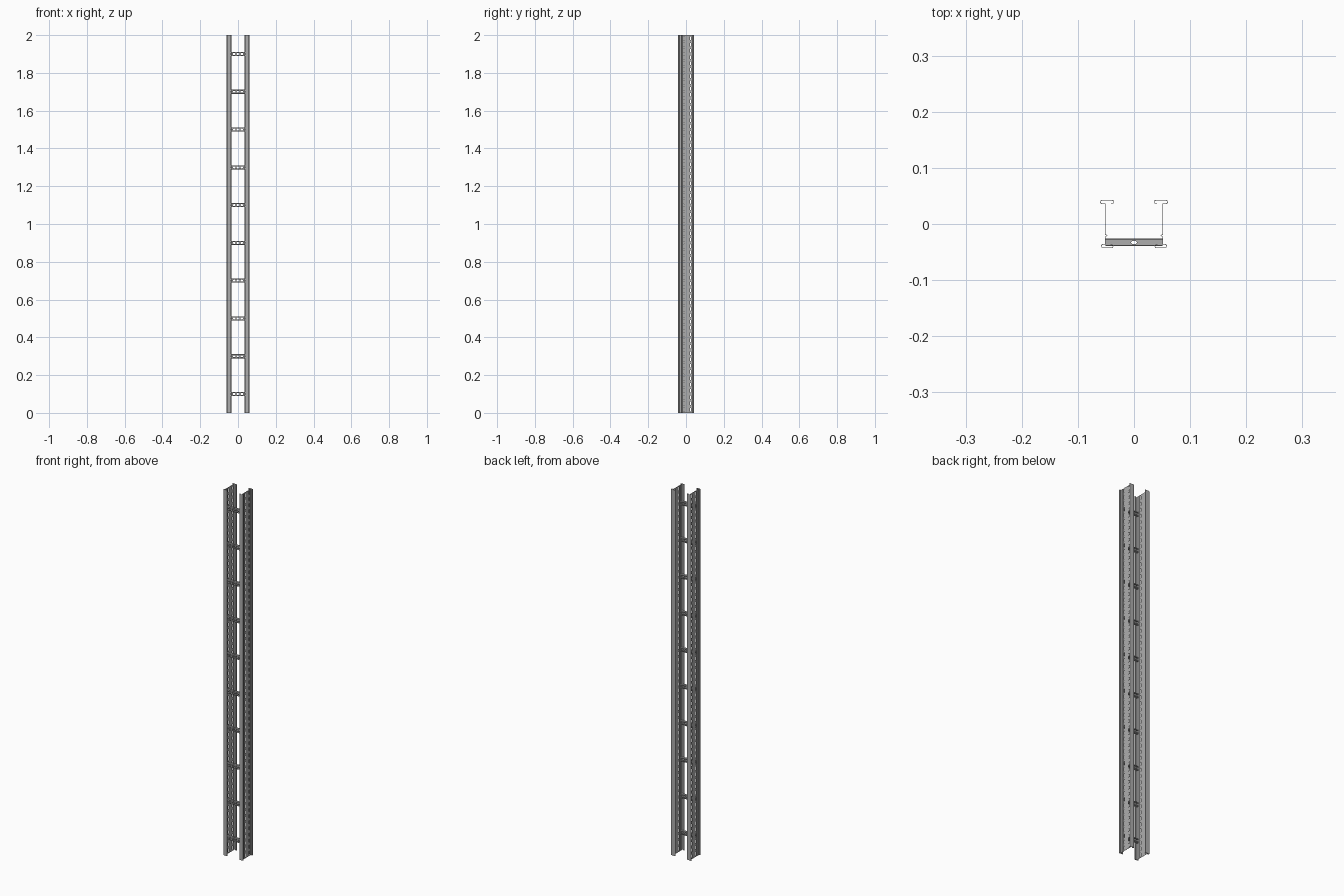
import bpy, bmesh
from mathutils import Vector

if "Cube" in bpy.data.objects:
    bpy.data.objects.remove(bpy.data.objects["Cube"], do_unlink=True)

HEIGHT = 2.0
RUNGS = 10
GAUGE = 0.001

steel = bpy.data.materials.new("galvanised_grey")
steel.use_nodes = True
GREY = (0.42, 0.42, 0.42, 1)
steel.diffuse_color = GREY
steel.node_tree.nodes["Principled BSDF"].inputs["Base Color"].default_value = GREY


def holed_cell(bm, corners, hu, hv):
    """Quad with an octagonal slot of half sizes hu, hv."""
    c = [Vector(p) for p in corners]
    mid = sum(c, Vector()) / 4
    u, v = (c[1] - c[0]).normalized(), (c[3] - c[0]).normalized()
    cut = 0.6 * min(hu, hv)
    outer = [bm.verts.new(p) for p in c]
    ring = []
    for su, sv in ((-1, -1), (1, -1), (1, 1), (-1, 1)):
        a = mid + u * su * (hu - cut) + v * sv * hv
        b = mid + u * su * hu + v * sv * (hv - cut)
        pair = (b, a) if su == sv else (a, b)
        ring.append([bm.verts.new(p) for p in pair])
    for i in range(4):
        j = (i + 1) % 4
        bm.faces.new((outer[i], outer[j], ring[j][0], ring[i][1]))
        bm.faces.new((outer[i], ring[i][1], ring[i][0]))


def sheet(profile, start, step, count, place, holes):
    """Sweep a profile in equal cells; holes maps segment -> (hu, hv, cells)."""
    bm = bmesh.new()
    for s, (p, q) in enumerate(zip(profile, profile[1:])):
        for k in range(count):
            t0 = start + k * step
            t1 = t0 + step
            quad = [place(p, t0), place(q, t0), place(q, t1), place(p, t1)]
            if s in holes and k in holes[s][2]:
                holed_cell(bm, quad, *holes[s][:2])
            else:
                bm.faces.new([bm.verts.new(x) for x in quad])
    bmesh.ops.remove_doubles(bm, verts=bm.verts, dist=0.00005)
    bmesh.ops.recalc_face_normals(bm, faces=bm.faces)
    mesh = bpy.data.meshes.new("sheet")
    bm.to_mesh(mesh)
    bm.free()
    mesh.materials.append(steel)
    return mesh


def add(name, mesh, z=0.0):
    ob = bpy.data.objects.new(name, mesh)
    bpy.context.collection.objects.link(ob)
    ob.location.z = z
    mod = ob.modifiers.new("gauge", "SOLIDIFY")
    mod.thickness = GAUGE
    mod.offset = 0
    return ob


# Rail section: curled front flange, bead, perforated web, curled back flange
front = [(0.042, -0.037), (0.039, -0.037), (0.037, -0.039), (0.038, -0.042),
         (0.056, -0.042), (0.058, -0.041), (0.058, -0.038), (0.056, -0.036),
         (0.051, -0.036)]
bead = [(0.051, -0.023), (0.048, -0.021), (0.051, -0.018)]
web = [(0.051, -0.003), (0.051, 0.017), (0.051, 0.031)]
back = [(0.051, 0.036), (0.058, 0.036), (0.060, 0.038), (0.060, 0.041),
        (0.058, 0.042), (0.038, 0.042), (0.036, 0.041), (0.036, 0.038),
        (0.038, 0.036), (0.041, 0.036)]
section = front + bead + web + back
first = len(front) + len(bead) - 1
cells = 60
slot = (0.003, 0.0095, range(cells))
for name, side in (("left_rail", 1), ("right_rail", -1)):
    add(name, sheet(section, 0, HEIGHT / cells, cells,
                    lambda p, t, s=side: Vector((s * p[0], p[1], t)),
                    {first: slot, first + 2: slot}))

# Rungs: channels open to the back with lips, slotted base and sides
half = [(-0.029, 0.0055), (-0.0265, 0.0055), (-0.0265, 0.0095),
        (-0.0275, 0.0105), (-0.038, 0.0105), (-0.039, 0.0095)]
channel = half + [(y, -z) for y, z in reversed(half)]
reach, n = 0.0505, 5
side_slot = (0.0025, 0.005, [n // 2])
rung = sheet(channel, -reach, 2 * reach / n, n,
             lambda p, t: Vector((t, p[0], p[1])),
             {3: side_slot, 5: (0.005, 0.007, range(n)), 7: side_slot})
pitch = HEIGHT / RUNGS
for i in range(RUNGS):
    add(f"rung_{i + 1}", rung, pitch * (i + 0.5))
